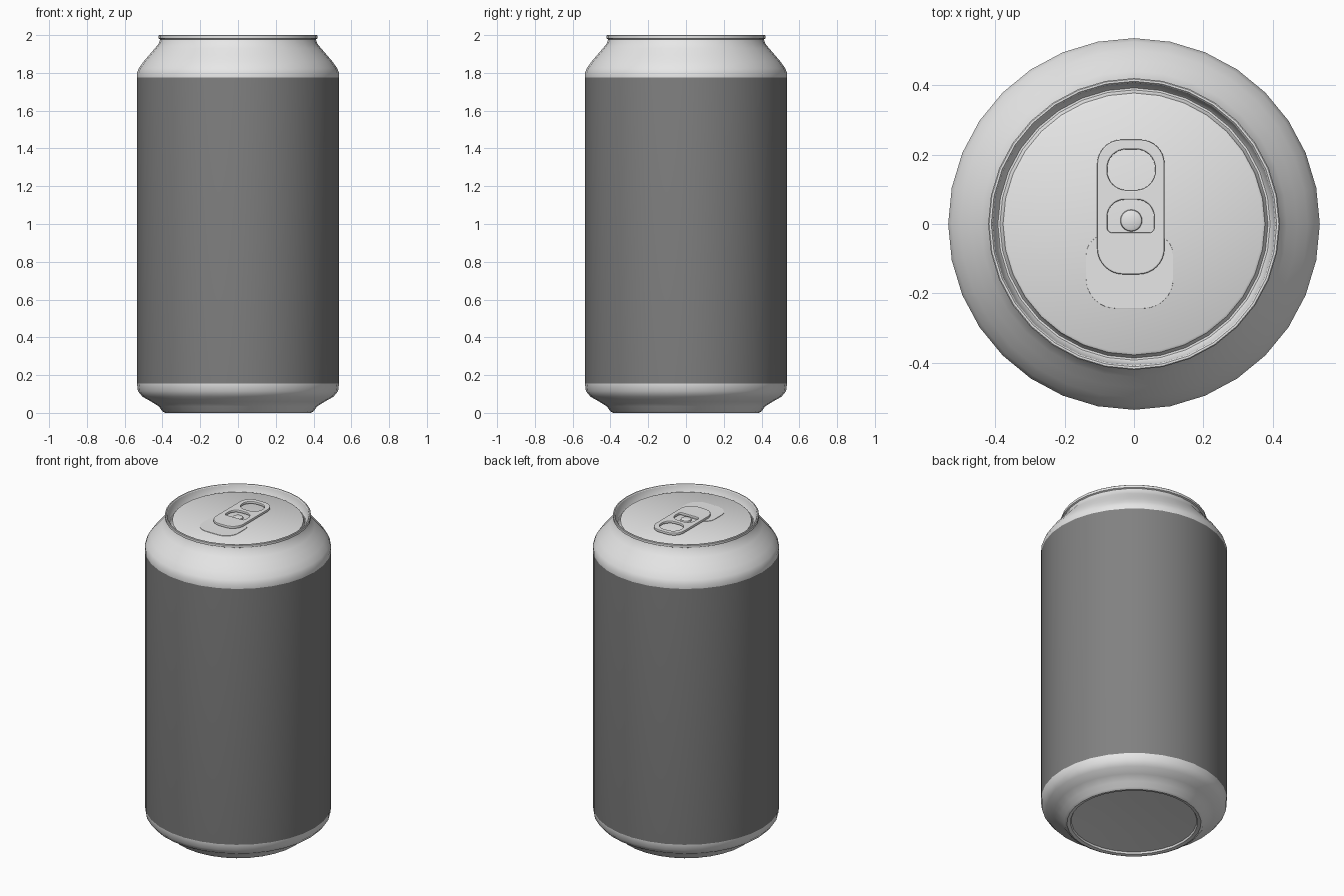
import bpy, bmesh, math

if "Cube" in bpy.data.objects:
    bpy.data.objects.remove(bpy.data.objects["Cube"])

SIDES = 32


def material(name, v):
    m = bpy.data.materials.new(name)
    m.diffuse_color = (v, v, v, 1)
    m.use_nodes = True
    m.node_tree.nodes["Principled BSDF"].inputs["Base Color"].default_value = m.diffuse_color
    return m


METAL = material("light metal", 0.8)
LABEL = material("dark grey label", 0.22)


def smooth(ob, angle=35):
    bpy.ops.object.select_all(action='DESELECT')
    ob.select_set(True)
    bpy.context.view_layer.objects.active = ob
    bpy.ops.object.shade_smooth_by_angle(angle=math.radians(angle))


def lathe(name, profile, mats, rule=lambda z: 0, cx=0, cy=0, sides=SIDES):
    """Revolve (radius, z) points; listed so that outside is to the right."""
    bm = bmesh.new()
    rings = []
    for r, z in profile:
        if r == 0:
            rings.append([bm.verts.new((cx, cy, z))] * sides)
        else:
            rings.append([bm.verts.new((cx + r * math.cos(2 * math.pi * k / sides),
                                        cy + r * math.sin(2 * math.pi * k / sides), z))
                          for k in range(sides)])
    for a, b in zip(rings, rings[1:]):
        for k in range(sides):
            n = (k + 1) % sides
            quad = list(dict.fromkeys((a[k], a[n], b[n], b[k])))
            f = bm.faces.new(quad)
            f.material_index = rule(f.calc_center_median().z)
    me = bpy.data.meshes.new(name)
    bm.to_mesh(me)
    bm.free()
    for m in mats:
        me.materials.append(m)
    ob = bpy.data.objects.new(name, me)
    bpy.context.collection.objects.link(ob)
    smooth(ob)
    return ob


def outline(x0, x1, y0, y1, r_low, r_high, n=8):
    """Rounded rectangle with separate lower and upper corner radii."""
    pts = []
    for sx, sy, start in ((1, 1, 0), (0, 1, 90), (0, 0, 180), (1, 0, 270)):
        r = r_high if sy else r_low
        cx = x1 - r if sx else x0 + r
        cy = y1 - r if sy else y0 + r
        for i in range(n + 1):
            a = math.radians(start + 90 * i / n)
            pts.append((cx + r * math.cos(a), cy + r * math.sin(a)))
    return pts


def plate(name, loops, z0, z1, bevel):
    """Flat plate with holes, made from a filled 2D curve."""
    cu = bpy.data.curves.new(name, 'CURVE')
    cu.dimensions = '2D'
    cu.fill_mode = 'BOTH'
    cu.bevel_depth = bevel
    cu.bevel_resolution = 1
    cu.offset = -bevel
    cu.extrude = (z1 - z0) / 2 - bevel
    for loop in loops:
        sp = cu.splines.new('POLY')
        sp.points.add(len(loop) - 1)
        for p, (x, y) in zip(sp.points, loop):
            p.co = (x, y, 0, 1)
        sp.use_cyclic_u = True
    cu.materials.append(METAL)
    ob = bpy.data.objects.new(name, cu)
    ob.location.z = (z0 + z1) / 2
    bpy.context.collection.objects.link(ob)
    bpy.ops.object.select_all(action='DESELECT')
    ob.select_set(True)
    bpy.context.view_layer.objects.active = ob
    bpy.ops.object.convert(target='MESH')
    smooth(bpy.context.view_layer.objects.active)


LID = 1.968

# Body wall with foot, label band, shoulder and rolled rim
lathe("can_body",
      [(0.385, 0), (0.40, 0.008), (0.42, 0.035), (0.46, 0.06), (0.505, 0.085),
       (0.53, 0.115), (0.535, 0.155), (0.535, 1.775), (0.535, 1.80),
       (0.525, 1.825), (0.50, 1.86), (0.47, 1.895), (0.44, 1.93),
       (0.42, 1.955), (0.412, 1.978), (0.42, 1.982), (0.42, 1.997), (0.417, 2.0),
       (0.411, 2.0), (0.407, 1.995)],
      [METAL, LABEL], lambda z: 1 if 0.16 < z < 1.77 else 0)

# Recessed base
lathe("base", [(0, 0.03), (0.2, 0.026), (0.36, 0.015), (0.365, 0.004), (0.385, 0)], [METAL])

# Lid with a groove round the edge
lathe("lid", [(0.407, 1.995), (0.398, 1.95), (0.392, 1.943), (0.386, 1.943),
              (0.381, 1.95), (0.377, LID - 0.004), (0.37, LID), (0, LID)], [METAL])

# Mouth panel, pull tab with two openings, and rivet
plate("mouth_panel", [outline(-0.138, 0.113, -0.243, -0.03, 0.085, 0.06)],
      LID - 0.006, LID + 0.003, 0.001)
plate("pull_tab", [outline(-0.106, 0.088, -0.145, 0.243, 0.075, 0.07),
                   outline(-0.077, 0.061, 0.098, 0.215, 0.055, 0.055),
                   outline(-0.077, 0.058, -0.025, 0.07, 0.015, 0.05)],
      LID + 0.004, LID + 0.02, 0.004)
lathe("rivet", [(0.032, LID - 0.002), (0.03, LID + 0.008), (0.025, LID + 0.011),
                (0, LID + 0.011)], [METAL], cx=-0.008, cy=0.01, sides=20)
